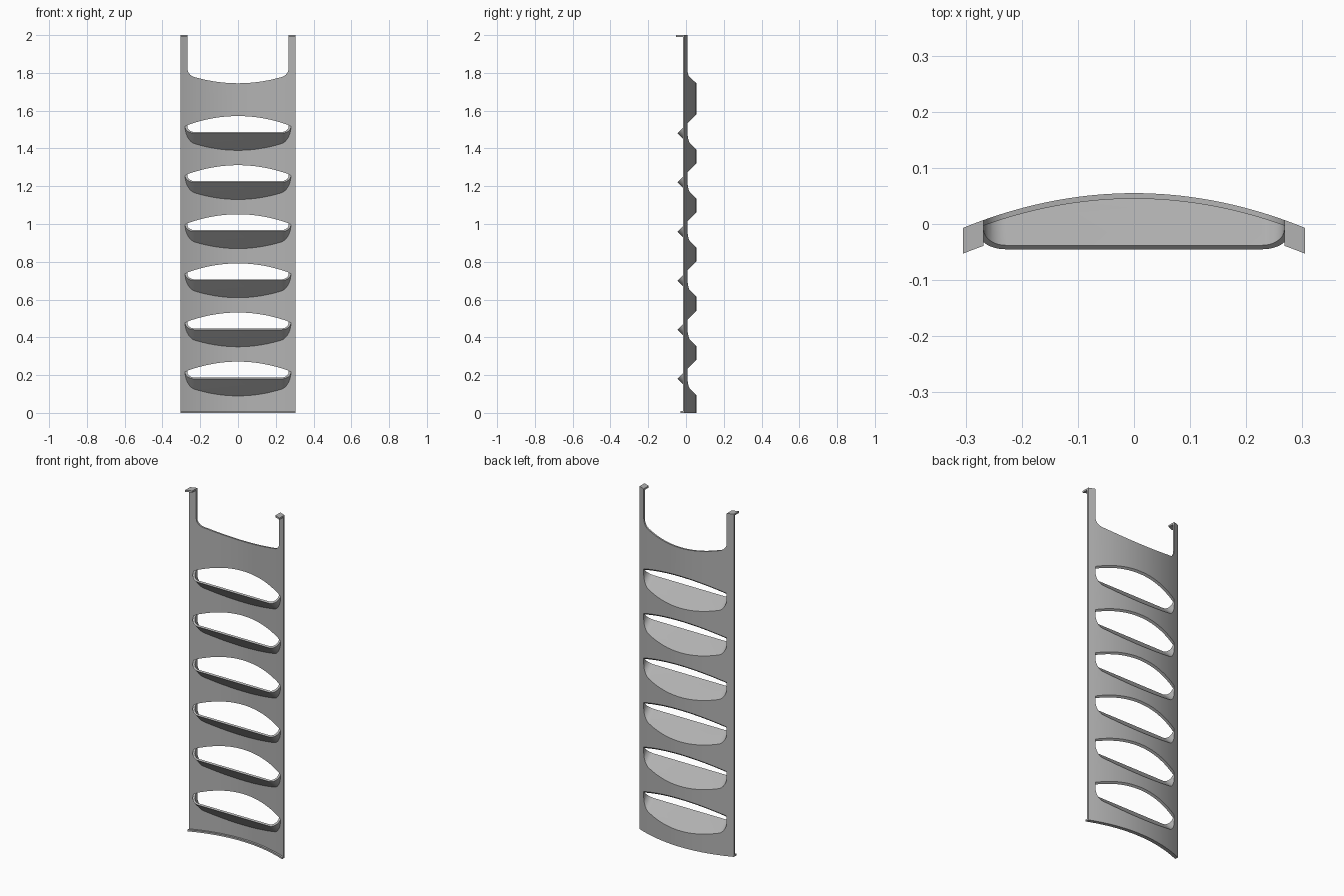
import bpy, bmesh, math
from mathutils import Vector

if "Cube" in bpy.data.objects:
    bpy.data.objects.remove(bpy.data.objects["Cube"])

HALF_W, INNER_W = 0.305, 0.268
THICK, PITCH, LOUVRES = 0.01, 0.26, 6
LIP_Y, LIP_Z = -0.045, 0.18

grey = bpy.data.materials.new("panel grey")
grey.use_nodes = True
grey.diffuse_color = (0.45, 0.45, 0.45, 1)
grey.node_tree.nodes["Principled BSDF"].inputs["Base Color"].default_value = grey.diffuse_color


def bow(x):
    """Front face of the bowed panel."""
    return 0.045 - 0.062 * (x / HALF_W) ** 2


def add_prism(bm, outline, offset):
    """Closed prism from a planar outline."""
    bottom = [bm.verts.new(p) for p in outline]
    top = [bm.verts.new(Vector(p) + Vector(offset)) for p in outline]
    bm.faces.new(bottom)
    bm.faces.new(top[::-1])
    n = len(outline)
    for i in range(n):
        j = (i + 1) % n
        bm.faces.new((bottom[j], bottom[i], top[i], top[j]))


def finish(name, bm):
    bmesh.ops.recalc_face_normals(bm, faces=bm.faces)
    mesh = bpy.data.meshes.new(name)
    bm.to_mesh(mesh)
    bm.free()
    mesh.materials.append(grey)
    ob = bpy.data.objects.new(name, mesh)
    bpy.context.collection.objects.link(ob)
    return ob


def bowed_solid(name, front, back, z0, z1, xa=-HALF_W, xb=HALF_W, steps=36):
    """Solid between two offsets of the bowed face."""
    xs = [xa + (xb - xa) * i / steps for i in range(steps + 1)]
    outline = [(x, bow(x) + front, z0) for x in xs]
    outline += [(x, bow(x) + back, z0) for x in reversed(xs)]
    bm = bmesh.new()
    add_prism(bm, outline, (0, 0, z1 - z0))
    return finish(name, bm)


def pockets(name, half, u0, u1, v0, v1, radius):
    """Row of round-cornered blocks tipped at 45 degrees."""
    rim = Vector((0, 1, 1)).normalized()
    deep = Vector((0, 1, -1)).normalized()
    arc = [math.radians(a) for a in range(0, 91, 10)]
    right = [(half - radius + radius * math.cos(a), u0 + radius - radius * math.sin(a)) for a in arc]
    flat = [(half, u1)] + right + [(-x, u) for x, u in reversed(right)] + [(-half, u1)]
    bm = bmesh.new()
    for i in range(LOUVRES):
        origin = Vector((0, LIP_Y, LIP_Z + PITCH * i)) + deep * v0
        add_prism(bm, [origin + Vector((x, 0, 0)) + rim * u for x, u in flat], deep * (v1 - v0))
    return finish(name, bm)


def boolean(target, tool, operation):
    mod = target.modifiers.new(operation, 'BOOLEAN')
    mod.operation, mod.object, mod.solver = operation, tool, 'EXACT'
    bpy.context.view_layer.objects.active = target
    bpy.ops.object.modifier_apply(modifier=mod.name)
    bpy.data.objects.remove(tool)


# Bowed panel with a round-cornered notch at the top
panel = bowed_solid("louvred_panel", 0, THICK, 0, 2)
edge = [(x, 1.745 + 0.62 * x * x) for x in [0.215 * i / 10 for i in range(11)]]
for i in range(1, 9):
    a = math.radians(90 * i / 8)
    edge.append((0.215 + (INNER_W - 0.215) * math.sin(a), 1.825 - 0.05 * math.cos(a)))
edge.append((INNER_W, 2.1))
outline = [(x, -0.5, z) for x, z in edge] + [(-x, -0.5, z) for x, z in reversed(edge[1:])]
bm = bmesh.new()
add_prism(bm, outline, (0, 1, 0))
boolean(panel, finish("notch_cutter", bm), 'DIFFERENCE')

# Scoops in front of the panel, then hollowed right through
scoops = pockets("scoops", 0.28, 0, 0.16, 0, 0.155, 0.05)
boolean(scoops, bowed_solid("front_zone", -0.4, THICK / 2, -0.5, 2.5), 'INTERSECT')
boolean(panel, scoops, 'UNION')
hollow = pockets("hollow_cutter", INNER_W, THICK, 0.17, -0.001, 0.16, 0.04)
boolean(panel, hollow, 'DIFFERENCE')

# Bottom lip and the two top hooks
parts = [panel, bowed_solid("bottom_lip", -0.012, 0.002, 0, 0.01)]
for side, xa, xb in (("left", INNER_W, HALF_W), ("right", -HALF_W, -INNER_W)):
    parts.append(bowed_solid(side + "_top_hook", -0.036, 0.002, 1.99, 2, xa, xb, 4))

for ob in parts:
    bpy.ops.object.select_all(action='DESELECT')
    ob.select_set(True)
    bpy.context.view_layer.objects.active = ob
    bpy.ops.object.shade_smooth_by_angle(angle=math.radians(30))
